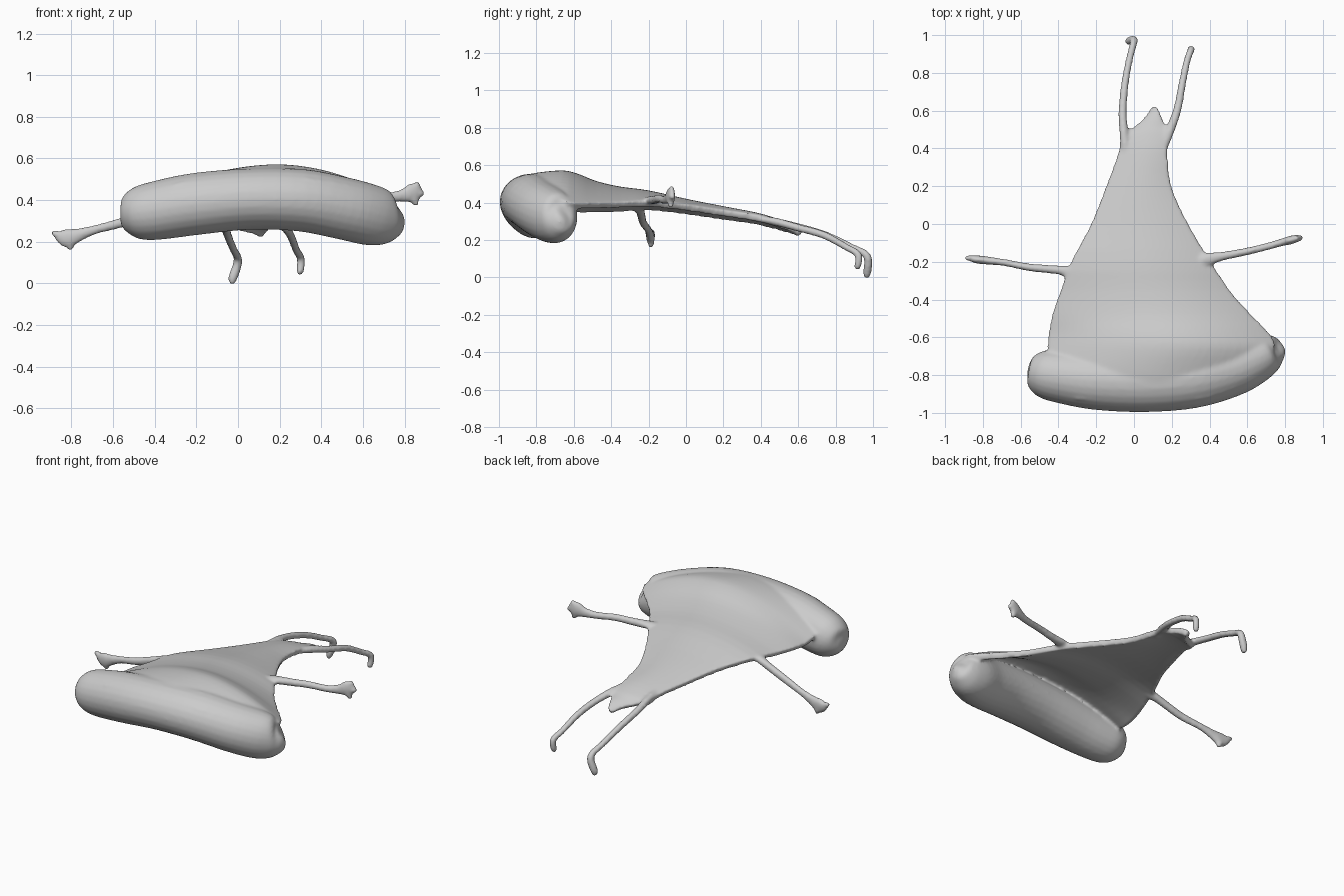
import bpy, bmesh, math
from mathutils import Vector


def smooth_rows(rows, n):
    """Catmull-Rom interpolation of equal-length tuples."""
    out = []
    for i in range(len(rows) - 1):
        p = [rows[max(0, min(len(rows) - 1, i + k))] for k in (-1, 0, 1, 2)]
        for s in range(n):
            t = s / n
            out.append([0.5 * (2 * b + (c - a) * t + (2 * a - 5 * b + 4 * c - d) * t * t
                               + (3 * b - a - 3 * c + d) * t ** 3) for a, b, c, d in zip(*p)])
    out.append(list(rows[-1]))
    return out


def finish(name, bm):
    bmesh.ops.recalc_face_normals(bm, faces=bm.faces)
    me = bpy.data.meshes.new(name)
    bm.to_mesh(me)
    bm.free()
    ob = bpy.data.objects.new(name, me)
    bpy.context.collection.objects.link(ob)
    parts.append(ob)
    return ob


def tube(name, rows, up=(0, 0, 1), sides=12, n=4):
    """Skin rows of (x, y, z, half width, half height along up)."""
    rows = smooth_rows(rows, n)
    bm = bmesh.new()
    pts = [Vector(r[:3]) for r in rows]
    rings = []
    for i, r in enumerate(rows):
        tan = (pts[min(i + 1, len(pts) - 1)] - pts[max(i - 1, 0)]).normalized()
        side = tan.cross(Vector(up)).normalized()
        high = side.cross(tan).normalized()
        rings.append([bm.verts.new(pts[i] + side * r[3] * math.cos(a) + high * r[4] * math.sin(a))
                      for a in (math.tau * k / sides for k in range(sides))])
    for a, b in zip(rings, rings[1:]):
        for k in range(sides):
            j = (k + 1) % sides
            bm.faces.new((a[k], a[j], b[j], b[k]))
    bm.faces.new(rings[0])
    bm.faces.new(rings[-1])
    return finish(name, bm)


parts = []

# Wide rolled head across the front
tube("head_roll", [
    (-0.562, -0.775, 0.325, .02, .02), (-0.55, -0.777, 0.325, .07, .07),
    (-0.52, -0.783, 0.33, .105, .105), (-0.47, -0.793, 0.338, .13, .13),
    (-0.38, -0.808, 0.352, .142, .142), (-0.2, -0.828, 0.382, .156, .149),
    (0.05, -0.832, 0.405, .164, .147), (0.3, -0.813, 0.40, .164, .15),
    (0.5, -0.768, 0.362, .152, .15), (0.63, -0.715, 0.33, .137, .147),
    (0.705, -0.685, 0.318, .112, .132), (0.748, -0.668, 0.318, .085, .10),
    (0.772, -0.66, 0.325, .05, .06), (0.78, -0.655, 0.33, .015, .015)], sides=24)

# Arched thin body: (y, left x, right x, crest z, edge z)
body = smooth_rows([
    (-0.93, -0.30, 0.36, .522, .49), (-0.87, -0.39, 0.53, .545, .465),
    (-0.78, -0.45, 0.64, .562, .43), (-0.66, -0.46, 0.745, .572, .40),
    (-0.58, -0.455, 0.72, .555, .385), (-0.48, -0.435, 0.625, .515, .388),
    (-0.35, -0.39, 0.51, .485, .392), (-0.2, -0.335, 0.41, .465, .40),
    (0.0, -0.23, 0.29, .42, .38), (0.2, -0.15, 0.20, .38, .35),
    (0.38, -0.085, 0.178, .345, .325), (0.48, -0.065, 0.18, .315, .30),
    (0.515, -0.005, 0.167, .30, .285), (0.57, 0.055, 0.148, .28, .27),
    (0.625, 0.092, 0.122, .25, .245)], 3)
bm = bmesh.new()
cols, grid = 24, []
for y, xl, xr, zc, ze in body:
    row = []
    for c in range(cols + 1):
        u = c / cols
        t = (u - 0.53) / (0.53 if u < 0.53 else 0.47)
        row.append(bm.verts.new((xl + (xr - xl) * u, y, zc - (zc - ze) * abs(t) ** 1.9 + .01 * t)))
    grid.append(row)
for a, b in zip(grid, grid[1:]):
    for c in range(cols):
        bm.faces.new((a[c], a[c + 1], b[c + 1], b[c]))
sheet = finish("body_sheet", bm)
solid = sheet.modifiers.new("thickness", 'SOLIDIFY')
solid.thickness = 0.037
solid.offset = -1 if sheet.data.polygons[0].normal.z > 0 else 1

# Arms, flattening into hands
tube("left_arm", [
    (-0.29, -0.262, 0.392, .02, .014), (-0.34, -0.255, 0.374, .035, .022),
    (-0.40, -0.243, 0.35, .025, .024), (-0.55, -0.23, 0.295, .021, .025),
    (-0.68, -0.205, 0.26, .019, .023), (-0.76, -0.195, 0.235, .021, .032),
    (-0.81, -0.19, 0.218, .023, .046), (-0.85, -0.185, 0.222, .019, .038),
    (-0.87, -0.18, 0.225, .008, .012)])
tube("right_arm", [
    (0.34, -0.20, 0.415, .02, .014), (0.39, -0.187, 0.413, .035, .022),
    (0.47, -0.17, 0.415, .024, .024), (0.6, -0.145, 0.42, .021, .023),
    (0.72, -0.115, 0.415, .02, .023), (0.79, -0.095, 0.422, .021, .032),
    (0.83, -0.085, 0.432, .023, .048), (0.865, -0.075, 0.44, .019, .042),
    (0.885, -0.07, 0.44, .008, .012)])

# Stubby fingers
fingers = {
    "left_finger": ((-0.82, -0.187, 0.215), [(-0.896, -0.178, 0.247), (-0.875, -0.18, 0.215), (-0.80, -0.187, 0.16)]),
    "right_finger": ((0.83, -0.085, 0.43), [(0.867, -0.075, 0.488), (0.895, -0.07, 0.432), (0.86, -0.08, 0.372)])}
for name, (root, tips) in fingers.items():
    for i, tip in enumerate(tips):
        a, b = Vector(root), Vector(tip)
        tube(f"{name}_{i + 1}", [(*a, .02, .02), (*a.lerp(b, .7), .018, .018), (*b, .011, .011)],
             up=(0, 1, 0), sides=8, n=3)

# Trailing legs with feet turned down
tube("left_leg", [
    (-0.04, 0.36, 0.315, .014, .02), (-0.052, 0.46, 0.30, .022, .024),
    (-0.06, 0.6, 0.27, .021, .023), (-0.047, 0.75, 0.225, .021, .021),
    (-0.02, 0.89, 0.16, .019, .02), (-0.003, 0.955, 0.128, .021, .021),
    (-0.003, 0.975, 0.09, .023, .023), (-0.025, 0.968, 0.025, .023, .023),
    (-0.027, 0.966, -0.003, .013, .013)], up=(1, 0, 0))
tube("right_leg", [
    (0.14, 0.36, 0.315, .014, .02), (0.18, 0.47, 0.30, .022, .026),
    (0.228, 0.6, 0.265, .021, .023), (0.255, 0.74, 0.225, .021, .021),
    (0.28, 0.86, 0.16, .019, .02), (0.297, 0.91, 0.133, .02, .02),
    (0.303, 0.925, 0.105, .021, .021), (0.298, 0.918, 0.06, .019, .019),
    (0.297, 0.916, 0.04, .012, .012)], up=(1, 0, 0))

# Fuse every part into one continuous soft skin
bpy.context.view_layer.objects.active = sheet
bpy.ops.object.modifier_apply(modifier=solid.name)
for ob in parts:
    ob.select_set(True)
bpy.ops.object.join()
sheet.name = "body_skin"
fuse = sheet.modifiers.new("fuse", 'REMESH')
fuse.mode, fuse.voxel_size, fuse.use_smooth_shade = 'VOXEL', 0.009, True
soft = sheet.modifiers.new("soften", 'SMOOTH')
soft.factor, soft.iterations = 0.5, 10
